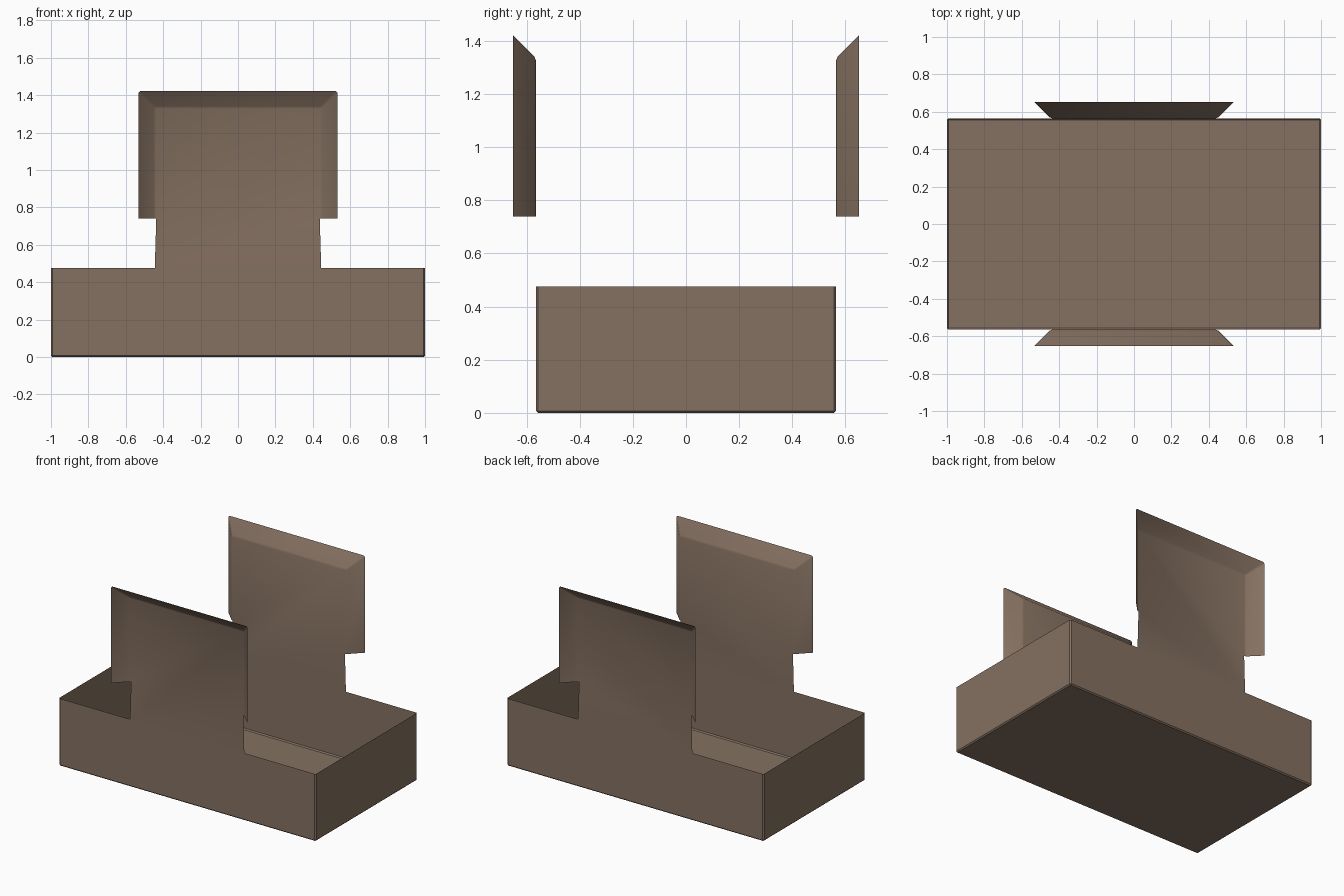
import bpy, bmesh, math

if "Cube" in bpy.data.objects:
    bpy.data.objects.remove(bpy.data.objects["Cube"])

W, D, H = 1.0, 0.565, 0.475        # half length, half depth, box wall height
PX, PZ = 0.445, 1.335              # panel half width and panel fold height
FZ, F = 0.74, 0.087                # bottom of side flaps, flap reach at 45 degrees

mat = bpy.data.materials.new("warm_brown")
mat.diffuse_color = (0.235, 0.165, 0.12, 1)
mat.use_nodes = True
mat.node_tree.nodes["Principled BSDF"].inputs["Base Color"].default_value = mat.diffuse_color

bm = bmesh.new()


def face(*pts):
    return bm.faces.new([bm.verts.new(p) for p in pts])


# Floor and the two end walls of the open box
face((-W, -D, 0), (-W, D, 0), (W, D, 0), (W, -D, 0))
for s in (-1, 1):
    face((s * W, -D, 0), (s * W, D, 0), (s * W, D, H), (s * W, -D, H))

for s in (-1, 1):
    y, yo = s * D, s * (D + F)
    # Long wall with its tall panel, cut from one sheet
    right = [(W, 0), (W, H), (PX, H), (PX, FZ), (PX, PZ)]
    outline = right + [(-x, z) for x, z in reversed(right)]
    face(*[(x, y, z) for x, z in outline])
    # Top flap and side flaps folded outward with mitred corners
    face((-PX, y, PZ), (PX, y, PZ), (PX + F, yo, PZ + F), (-PX - F, yo, PZ + F))
    for m in (-1, 1):
        face((m * PX, y, FZ), (m * PX, y, PZ),
             (m * (PX + F), yo, PZ + F), (m * (PX + F), yo, FZ))

# Join the sheets, then soften every fold with a tiny bevel
bmesh.ops.remove_doubles(bm, verts=bm.verts, dist=1e-4)
bmesh.ops.recalc_face_normals(bm, faces=bm.faces)
floor = min(bm.faces, key=lambda f: f.calc_center_median().z)
if floor.normal.z > 0:
    bmesh.ops.reverse_faces(bm, faces=bm.faces)
folds = [e for e in bm.edges if len(e.link_faces) == 2]
bmesh.ops.bevel(bm, geom=folds, offset=0.008, segments=1, profile=0.5, affect='EDGES')

mesh = bpy.data.meshes.new("folded_box")
bm.to_mesh(mesh)
bm.free()
mesh.materials.append(mat)
box = bpy.data.objects.new("folded_box", mesh)
bpy.context.collection.objects.link(box)

bpy.context.view_layer.objects.active = box
box.select_set(True)
bpy.ops.object.shade_smooth_by_angle(angle=math.radians(30))
